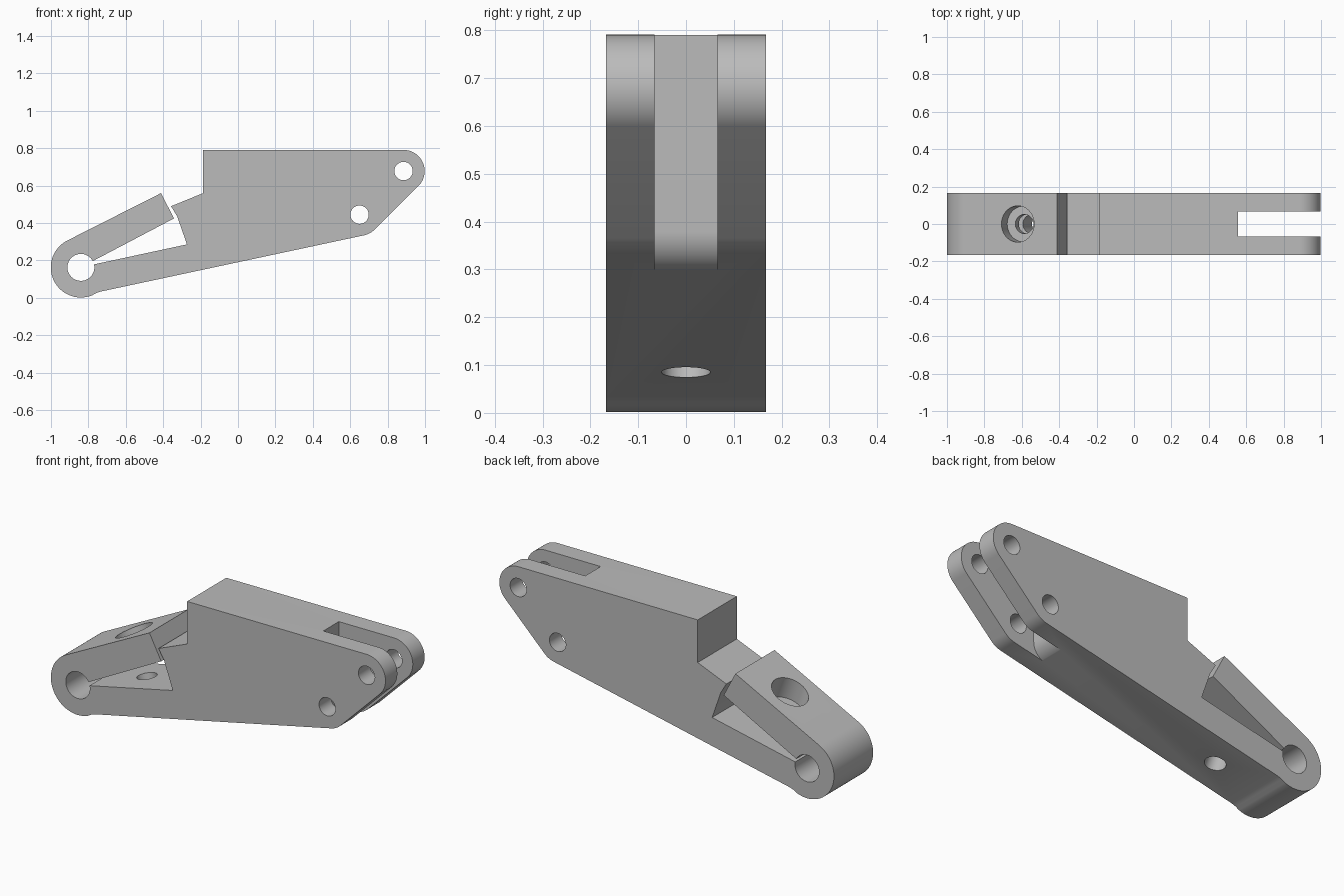
import bpy, bmesh
from math import radians, cos, sin
from mathutils import Vector

cube = bpy.data.objects.get("Cube")
if cube:
    bpy.data.objects.remove(cube, do_unlink=True)

grey = bpy.data.materials.new("plain grey")
grey.use_nodes = True
colour = (0.5, 0.5, 0.5, 1)
grey.diffuse_color = colour
grey.node_tree.nodes["Principled BSDF"].inputs["Base Color"].default_value = colour

HALF = 0.167  # half the thickness of the body


def arc(centre, r, start, end, steps=24):
    """Points on an arc in the xz plane, angles in degrees."""
    angles = [radians(start + (end - start) * i / steps) for i in range(steps + 1)]
    return [(centre[0] + r * cos(a), centre[1] + r * sin(a)) for a in angles]


def prism(name, points, half):
    """Extrude an xz outline from -half to +half in y."""
    bm = bmesh.new()
    face = bm.faces.new([bm.verts.new((x, -half, z)) for x, z in points])
    ext = bmesh.ops.extrude_face_region(bm, geom=[face])
    moved = [v for v in ext["geom"] if isinstance(v, bmesh.types.BMVert)]
    bmesh.ops.translate(bm, verts=moved, vec=(0, 2 * half, 0))
    bmesh.ops.recalc_face_normals(bm, faces=bm.faces)
    mesh = bpy.data.meshes.new(name)
    bm.to_mesh(mesh)
    bm.free()
    mesh.materials.append(grey)
    obj = bpy.data.objects.new(name, mesh)
    bpy.context.collection.objects.link(obj)
    return obj


def rod(name, start, end, r):
    """Cylinder between two points of the xz plane."""
    a, b = Vector((start[0], 0, start[1])), Vector((end[0], 0, end[1]))
    bpy.ops.mesh.primitive_cylinder_add(vertices=48, radius=r, depth=(b - a).length,
                                        location=(a + b) / 2)
    obj = bpy.context.object
    obj.name = name
    obj.rotation_euler = (b - a).to_track_quat("Z", "Y").to_euler()
    obj.data.materials.append(grey)
    return obj


# Body outline: block, fork end, clamp ring and split clamp arm
ring, upper_pin, lower_pin = (-0.84, 0.163), (0.885, 0.678), (0.65, 0.445)
outline = [(-0.187, 0.56), (-0.187, 0.79)]
outline += arc(upper_pin, 0.113, 90, -45)
outline += arc(lower_pin, 0.113, -45, -78, 8)
outline += [(-0.738, 0.033), (-0.76, 0.025)]
outline += arc(ring, 0.161, -68, -243.3, 40)
outline += [(-0.412, 0.56), (-0.342, 0.425)]
outline += arc(ring, 0.072, 28, 373, 48)
outline += [(-0.273, 0.286), (-0.325, 0.435), (-0.358, 0.49)]
body = prism("clamp_lever_body", outline, HALF)

# Fork slot with a rounded lower end
slot = [(1.2, 0.95), (0.556, 0.95)]
slot += arc((0.466, 0.38), 0.09, 0, -78, 16)
slot += [(0.485, 0.15), (1.2, 0.15)]
cutters = [prism("fork_slot_cutter", slot, 0.066)]

# Pin holes through the fork
for label, (x, z) in (("upper", upper_pin), ("lower", lower_pin)):
    pin = rod(label + "_pin_hole_cutter", (x, z), (x, z + 1), 0.049)
    pin.location = (x, 0, z)
    pin.rotation_euler = (radians(90), 0, 0)
    cutters.append(pin)

# Clamp screw hole with its counterbore
mouth = Vector((-0.622, 0.455))
axis = Vector((0.325, -0.946))
cutters.append(rod("screw_hole_cutter", mouth - axis * 0.1, mouth + axis * 0.6, 0.051))
cutters.append(rod("counterbore_cutter", mouth - axis * 0.15, mouth + axis * 0.11, 0.097))

# Cut everything out, then remove the cutters
bpy.ops.object.select_all(action="DESELECT")
bpy.context.view_layer.objects.active = body
body.select_set(True)
for cutter in cutters:
    cutter.hide_render = True
    mod = body.modifiers.new(cutter.name, "BOOLEAN")
    mod.operation = "DIFFERENCE"
    mod.solver = "EXACT"
    mod.object = cutter
    bpy.ops.object.modifier_apply(modifier=mod.name)
for cutter in cutters:
    bpy.data.objects.remove(cutter, do_unlink=True)

bpy.ops.object.shade_smooth_by_angle(angle=radians(25))
